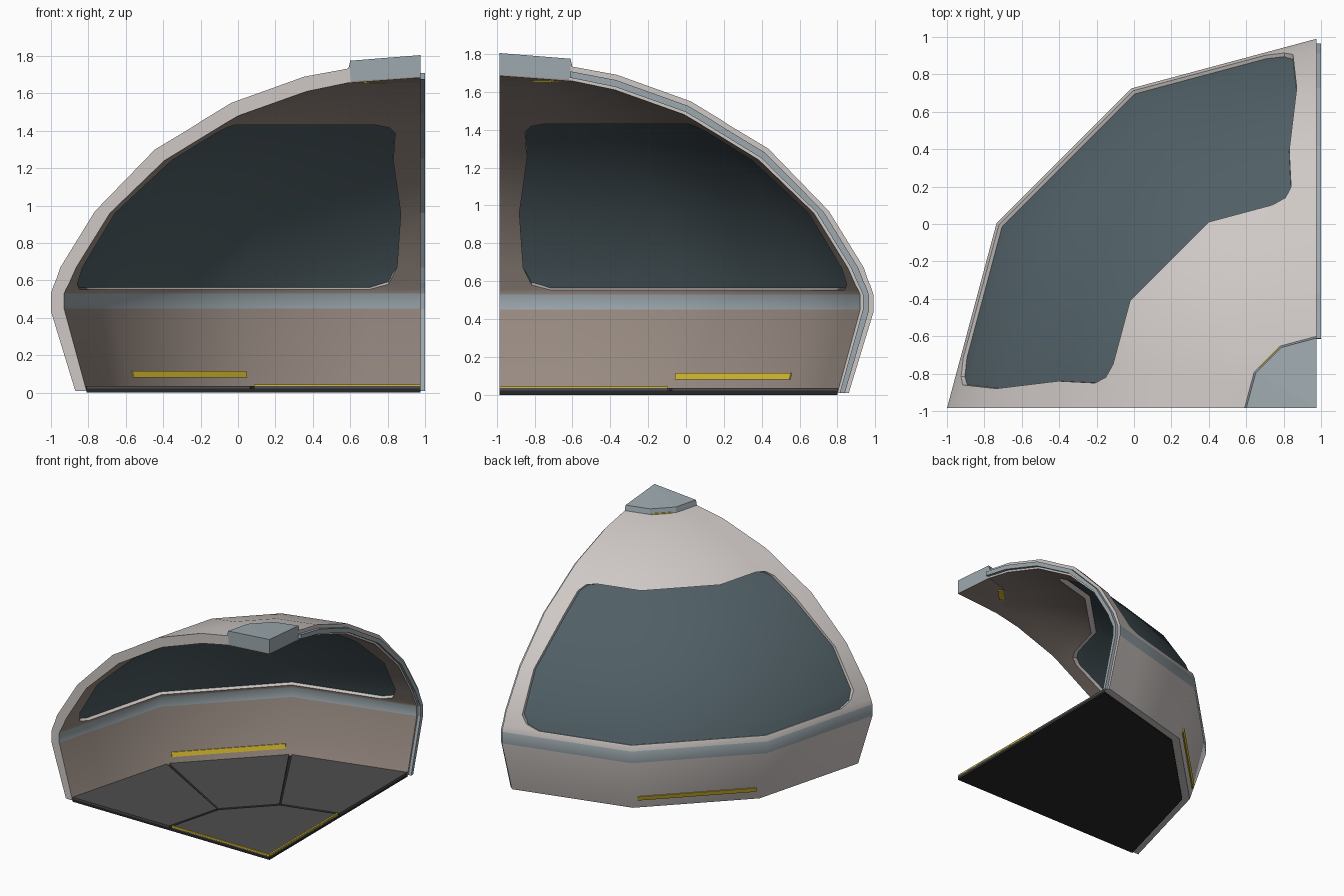
import bpy, bmesh, math

if "Cube" in bpy.data.objects:
    bpy.data.objects.remove(bpy.data.objects["Cube"])

CX, CY = 0.975, -0.985      # corner that the quarter dome turns around


def mat(name, r, g, b):
    m = bpy.data.materials.new(name)
    m.diffuse_color = (r, g, b, 1)
    m.use_nodes = True
    m.node_tree.nodes["Principled BSDF"].inputs["Base Color"].default_value = m.diffuse_color
    return m


OUTER = mat("shell_light", 0.62, 0.58, 0.56)
INNER = mat("shell_inner", 0.33, 0.27, 0.235)
BLUE = mat("blue_grey", 0.34, 0.40, 0.43)
GLASS = mat("dark_glass", 0.08, 0.115, 0.13)
FLOOR = mat("floor_grey", 0.075, 0.075, 0.075)
BASE = mat("base_dark", 0.02, 0.02, 0.02)
YELLOW = mat("yellow", 0.68, 0.50, 0.03)


def pt(f, r, z):
    """Point on a 12-sided ring; f = 0 (right end) to 3 (front end) in facets."""
    k = min(int(f), 2)
    t = f - k
    a, b = (math.radians(90 + 30 * i) for i in (k, k + 1))
    return (CX + r * (math.cos(a) * (1 - t) + math.cos(b) * t),
            CY + r * (math.sin(a) * (1 - t) + math.sin(b) * t), z)


def finish(name, bm, mats):
    bmesh.ops.remove_doubles(bm, verts=bm.verts, dist=1e-4)
    bmesh.ops.recalc_face_normals(bm, faces=bm.faces)
    me = bpy.data.meshes.new(name)
    bm.to_mesh(me)
    bm.free()
    for m in mats:
        me.materials.append(m)
    ob = bpy.data.objects.new(name, me)
    bpy.context.collection.objects.link(ob)
    return ob


def smooth(ob, deg):
    bpy.ops.object.select_all(action='DESELECT')
    ob.select_set(True)
    bpy.context.view_layer.objects.active = ob
    bpy.ops.object.shade_smooth_by_angle(angle=math.radians(deg))


def sweep(name, section, fs, m):
    """Sweep a closed (r, z) section along facet positions fs."""
    bm = bmesh.new()
    rings = [[bm.verts.new(pt(f, r, z)) for r, z in section] for f in fs]
    n = len(section)
    for A, B in zip(rings, rings[1:]):
        for i in range(n):
            j = (i + 1) % n
            if section[i][0] == 0 and section[j][0] == 0:
                continue
            bm.faces.new((A[i], A[j], B[j], B[i]))
    bm.faces.new(rings[0])
    bm.faces.new(rings[-1])
    return finish(name, bm, [m])


def rect(r0, r1, z0, z1):
    return [(r0, z0), (r1, z0), (r1, z1), (r0, z1)]


def box(name, x0, x1, y0, y1, z0, z1, m):
    bm = bmesh.new()
    bmesh.ops.create_cube(bm, size=1)
    for v in bm.verts:
        v.co = ((x0 + x1) / 2 + v.co.x * (x1 - x0),
                (y0 + y1) / 2 + v.co.y * (y1 - y0),
                (z0 + z1) / 2 + v.co.z * (z1 - z0))
    return finish(name, bm, [m])


# Wall profile: outer r, outer z, inner r, inner z, window side margin
ROWS = [(1.845, .01, 1.785, .01, .27), (1.975, .435, 1.905, .45, .27),
        (1.975, .53, 1.905, .53, .27), (1.96, .575, 1.895, .553, .27),
        (1.945, .61, 1.88, .58, .17), (1.925, .67, 1.84, .67, .125),
        (1.74, .97, 1.66, .96, .105), (1.42, 1.30, 1.37, 1.24, .145),
        (1.22, 1.42, 1.13, 1.387, .135), (1.17, 1.453, 1.08, 1.417, .165),
        (1.15, 1.465, 1.06, 1.43, .235), (1.01, 1.55, .975, 1.48, .2),
        (.62, 1.69, .61, 1.61, .14), (.375, 1.735, .37, 1.66, .09)]
W0, W1 = 3, 10              # window rows


def columns(r, d):
    e = d / (0.5 * r)
    return [0, e, 1, 2, 3 - e, 3]


def slab(name, rows, cells, mats, mat_of):
    """Thick wall from grid cells; open cell borders get closing faces."""
    bm = bmesh.new()
    O = [[bm.verts.new(pt(f, a, b)) for f in columns(a, w)] for a, b, c, d, w in rows]
    I = [[bm.verts.new(pt(f, c, d)) for f in columns(c, w)] for a, b, c, d, w in rows]
    for i, j in cells:
        q = [(i, j), (i, j + 1), (i + 1, j + 1), (i + 1, j)]
        bm.faces.new([O[a][b] for a, b in q]).material_index = mat_of(i, False)
        bm.faces.new([I[a][b] for a, b in q][::-1]).material_index = mat_of(i, True)
        for k, n in enumerate(((i - 1, j), (i, j + 1), (i + 1, j), (i, j - 1))):
            if n not in cells:
                (a, b), (c, d) = q[k], q[(k + 1) % 4]
                bm.faces.new((O[a][b], O[c][d], I[c][d], I[a][b]))
    return finish(name, bm, mats)


# Dome shell with window opening
hole = {(i, j) for i in range(W0, W1) for j in (1, 2, 3)}
cells = {(i, j) for i in range(len(ROWS) - 1) for j in range(5)} - hole
shell = slab("dome_shell", ROWS, cells, [OUTER, INNER, BLUE],
             lambda i, inner: 2 if i == 1 else int(inner))
smooth(shell, 38)

# Window glass, set inside the wall thickness
def mix(row, t):
    a, b, c, d, w = row
    return (a + (c - a) * t, b + (d - b) * t)


glass_rows = [(*mix(r, .3), *mix(r, .55), r[4]) for r in ROWS]
glass = slab("window_glass", glass_rows, hole, [GLASS], lambda i, inner: 0)
smooth(glass, 38)

# Joining lip along the right edge
bm = bmesh.new()
lip = []
for row in ROWS:
    (a, b), (c, d) = mix(row, .35), mix(row, .8)
    lip.append([bm.verts.new((x, CY + r, z)) for x, r, z in
                ((CX - .01, a, b), (1, a, b), (1, c, d), (CX - .01, c, d))])
for A, B in zip(lip, lip[1:]):
    for i in range(4):
        bm.faces.new((A[i], A[(i + 1) % 4], B[(i + 1) % 4], B[i]))
bm.faces.new(lip[0])
bm.faces.new(lip[-1])
finish("edge_lip", bm, [BLUE])

# Roof hub with its underside
sweep("roof_hub", [(0, 1.69), (.39, 1.665), (.392, 1.70), (.375, 1.775), (0, 1.805)],
      [0, 1, 2, 3], BLUE)
sweep("hub_underside", [(0, 1.684), (.38, 1.656), (.38, 1.67), (0, 1.695)],
      [0, 1, 2, 3], INNER)

# Yellow marker strips on the middle facet
sweep("wall_strip", [(1.797, .08), (1.876, .08), (1.886, .115), (1.807, .115)],
      [1.04, 1.96], YELLOW)
sweep("hub_strip", [(.37, 1.705), (.396, 1.705), (.388, 1.74), (.37, 1.74)],
      [1.05, 1.8], YELLOW)
sweep("hub_under_strip", rect(.33, .375, 1.652, 1.67), [1.1, 1.9], YELLOW)

# Floor base and raised panels
sweep("floor_base", rect(0, 1.785, 0, .022), [0, 1, 2, 3], BASE)
sweep("inner_floor_panel", rect(0, .89, .02, .036), [0, 1, 2, 3], FLOOR)
for k in range(3):
    lo = k + (.012 if k else 0)
    hi = k + 1 - (.012 if k < 2 else 0)
    sweep("outer_floor_panel_%d" % (k + 1), rect(.91, 1.785, .02, .036), [lo, hi], FLOOR)

# Yellow trim on the straight floor edges
box("floor_trim_front", CX - .89, CX, CY, CY + .014, .028, .043, YELLOW)
box("floor_trim_right", CX - .014, CX, CY, CY + .89, .028, .043, YELLOW)
